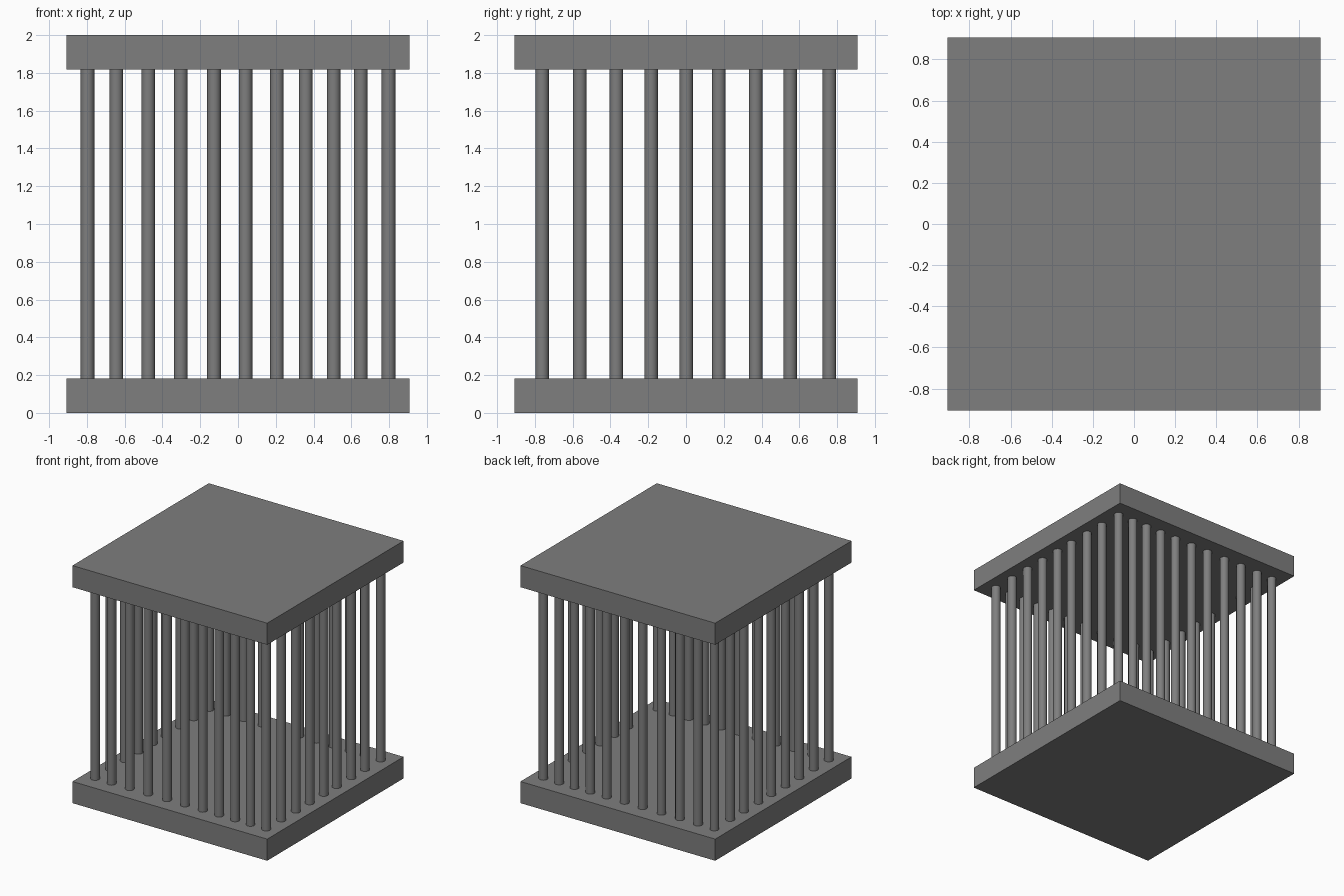
import bpy

if "Cube" in bpy.data.objects:
    bpy.data.objects.remove(bpy.data.objects["Cube"])

HALF = 0.907      # slab half width
THICK = 0.182     # slab thickness
RADIUS = 0.036    # bar radius

grey = bpy.data.materials.new("iron grey")
grey.diffuse_color = (0.21, 0.21, 0.21, 1)
grey.use_nodes = True
grey.node_tree.nodes["Principled BSDF"].inputs["Base Color"].default_value = grey.diffuse_color


def slab(name, z):
    bpy.ops.mesh.primitive_cube_add(size=1, location=(0, 0, z))
    ob = bpy.context.object
    ob.name = name
    ob.scale = (2 * HALF, 2 * HALF, THICK)
    bpy.ops.object.transform_apply(location=False, rotation=False, scale=True)
    ob.data.materials.append(grey)


def bar(name, x, y):
    bpy.ops.mesh.primitive_cylinder_add(
        vertices=24, radius=RADIUS, depth=2 - 2 * THICK, location=(x, y, 1))
    ob = bpy.context.object
    ob.name = name
    ob.data.materials.append(grey)
    bpy.ops.object.shade_smooth_by_angle()


# Floor and roof slabs
slab("base_slab", THICK / 2)
slab("roof_slab", 2 - THICK / 2)

# Slightly uneven bar spacing along each side
xs = [-0.797, -0.644, -0.475, -0.303, -0.127, 0.04, 0.206, 0.359, 0.507, 0.65, 0.797]
ys = [-0.762, -0.562, -0.369, -0.185, 0.002, 0.174, 0.369, 0.551, 0.759]

# Front and back rows, including the corners
for i, x in enumerate(xs):
    bar(f"front_bar_{i}", x, ys[0])
    bar(f"back_bar_{i}", x, ys[-1])

# Left and right rows between the corners
for i, y in enumerate(ys[1:-1]):
    bar(f"left_bar_{i}", xs[0], y)
    bar(f"right_bar_{i}", xs[-1], y)
